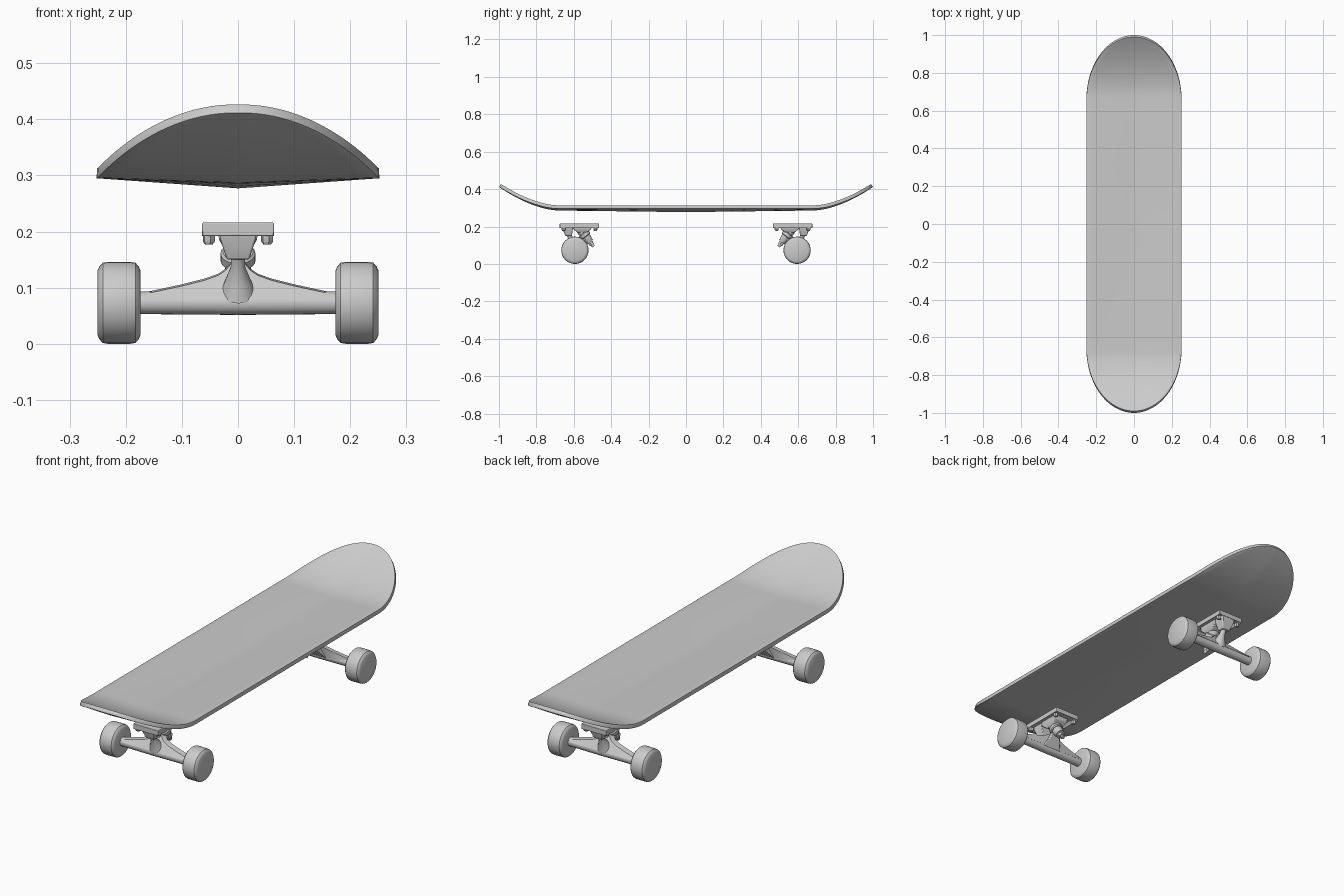
import bpy, bmesh
from math import pi, cos, sin, sqrt
from mathutils import Vector

cube = bpy.data.objects.get("Cube")
if cube:
    bpy.data.objects.remove(cube, do_unlink=True)

GREY = (0.6, 0.6, 0.6, 1)
grey = bpy.data.materials.new("plain grey")
grey.use_nodes = True
grey.diffuse_color = GREY
grey.node_tree.nodes["Principled BSDF"].inputs["Base Color"].default_value = GREY

AXLE_Y, AXLE_Z = -0.594, 0.073


def finish(name, bm, bevel=0, angle=35):
    """Turn a bmesh into a shaded, coloured object."""
    bmesh.ops.remove_doubles(bm, verts=bm.verts, dist=1e-5)
    bmesh.ops.recalc_face_normals(bm, faces=bm.faces)
    mesh = bpy.data.meshes.new(name)
    bm.to_mesh(mesh)
    bm.free()
    mesh.materials.append(grey)
    obj = bpy.data.objects.new(name, mesh)
    bpy.context.collection.objects.link(obj)
    bpy.ops.object.select_all(action='DESELECT')
    obj.select_set(True)
    bpy.context.view_layer.objects.active = obj
    bpy.ops.object.shade_smooth_by_angle(angle=angle * pi / 180)
    if bevel:
        mod = obj.modifiers.new("soft edges", 'BEVEL')
        mod.width, mod.segments, mod.limit_method = bevel, 2, 'ANGLE'
    return obj


def loft(name, rings, bevel=0, angle=35):
    """Skin a row of closed rings and cap both ends."""
    bm = bmesh.new()
    rows = [[bm.verts.new(p) for p in ring] for ring in rings]
    n = len(rows[0])
    for a, b in zip(rows, rows[1:]):
        for i in range(n):
            j = (i + 1) % n
            bm.faces.new((a[i], a[j], b[j], b[i]))
    bm.faces.new(rows[0])
    bm.faces.new(rows[-1])
    return finish(name, bm, bevel, angle)


def lathe(name, start, axis, profile, sides=32):
    """Revolve (distance, radius) pairs around an axis."""
    axis = Vector(axis).normalized()
    u = axis.orthogonal().normalized()
    w = axis.cross(u)
    turns = [2 * pi * i / sides for i in range(sides)]
    rings = [[Vector(start) + axis * d + (u * cos(t) + w * sin(t)) * r
              for t in turns] for d, r in profile]
    return loft(name, rings)


def rect(hx, y0, y1, z):
    return [(-hx, y0, z), (hx, y0, z), (hx, y1, z), (-hx, y1, z)]


# Deck: shallow V across, rounded upturned ends
HALF, STRAIGHT, KICK = 0.252, 0.66, 0.68


def deck_point(u, y):
    a = abs(y)
    end = max(0, a - STRAIGHT) / (1 - STRAIGHT)
    x = u * HALF * sqrt(max(0, 1 - end * end))
    dip = 0.018 * (1 - abs(x) / HALF) * (1 - 0.7 * a)
    rise = 0.122 * (max(0, a - KICK) / (1 - KICK)) ** 1.75
    return x, y, 0.295 - dip + rise


ends = [STRAIGHT + (1 - STRAIGHT) * sin(pi / 2 * i / 24) for i in range(25)]
stations = [-y for y in reversed(ends)] + [-0.33, 0, 0.33] + ends
bm = bmesh.new()
rows = [[bm.verts.new(deck_point(i / 8 - 1, y)) for i in range(17)] for y in stations]
for a, b in zip(rows, rows[1:]):
    for i in range(16):
        bm.faces.new((a[i], a[i + 1], b[i + 1], b[i]))
bmesh.ops.dissolve_degenerate(bm, edges=bm.edges, dist=1e-5)
deck = finish("deck", bm)
if deck.data.polygons[len(deck.data.polygons) // 2].normal.z < 0:
    deck.data.flip_normals()
thick = deck.modifiers.new("thickness", 'SOLIDIFY')
thick.thickness, thick.offset = 0.018, 1
rim = deck.modifiers.new("rounded rim", 'BEVEL')
rim.width, rim.segments, rim.limit_method, rim.angle_limit = 0.005, 2, 'ANGLE', 0.9

truck = []

# Baseplate: slab with a pocket underneath
bm = bmesh.new()
bmesh.ops.create_cube(bm, size=1)
for v in bm.verts:
    v.co = (v.co.x * 0.128, -0.57 + v.co.y * 0.21, 0.2035 + v.co.z * 0.025)
bm.normal_update()
under = min(bm.faces, key=lambda f: f.normal.z)
bmesh.ops.inset_region(bm, faces=[under], thickness=0.016)
bmesh.ops.translate(bm, verts=under.verts, vec=(0, 0, 0.014))
truck.append(finish("baseplate", bm, 0.002))

# Pivot housing (outer) and kingpin boss (inner) hanging from the baseplate
truck.append(loft("pivot_housing", [rect(0.034, -0.662, -0.605, 0.208),
                                    rect(0.032, -0.66, -0.605, 0.188),
                                    rect(0.02, -0.645, -0.61, 0.15)], 0.003))
truck.append(loft("kingpin_boss", [rect(0.036, -0.605, -0.505, 0.208),
                                   rect(0.034, -0.603, -0.507, 0.186),
                                   rect(0.024, -0.58, -0.53, 0.168)], 0.003))

# Four mounting nuts
for x in (-0.052, 0.052):
    for y in (-0.655, -0.485):
        truck.append(lathe("mounting_nut", (x, y, 0.193), (0, 0, -1),
                           [(0, 0.011), (0.011, 0.011), (0.016, 0.007)], 6))

# Hanger: wings sweeping up from the axle to the middle
heights = [(0, 0.148), (0.012, 0.146), (0.022, 0.134), (0.035, 0.125),
           (0.06, 0.116), (0.1, 0.106), (0.165, 0.092)]
wings = [(-x, z) for x, z in reversed(heights[1:])] + heights
rings = []
for x, top in wings:
    lean = AXLE_Y + (top - 0.092) * 0.55
    rings.append([(x, AXLE_Y - 0.021, 0.08), (x, lean - 0.012, top - 0.003),
                  (x, lean + 0.012, top), (x, AXLE_Y + 0.021, 0.075)])
truck.append(loft("hanger", rings, 0, 40))
truck.append(lathe("axle_housing", (-0.178, AXLE_Y, AXLE_Z), (1, 0, 0),
                   [(0, 0.02), (0.178, 0.0215), (0.356, 0.02)], 24))
truck.append(lathe("pivot_arm", (0, -0.59, 0.088), (0, -0.04, 0.075),
                   [(0, 0.034), (0.025, 0.024), (0.055, 0.013), (0.08, 0.012)], 16))

# Tilted kingpin with bushings, hanger ring and end nut
KING, TILT = (0, -0.568, 0.19), (0, 0.6, -0.8)
truck.append(lathe("kingpin", KING, TILT, [(0, 0.008), (0.122, 0.008)], 12))
truck.append(lathe("upper_bushing", KING, TILT,
                   [(0.004, 0.021), (0.02, 0.026), (0.034, 0.023)], 20))
truck.append(lathe("hanger_ring", KING, TILT,
                   [(0.032, 0.027), (0.036, 0.031), (0.052, 0.031), (0.056, 0.027)], 20))
truck.append(lathe("lower_bushing", KING, TILT,
                   [(0.055, 0.024), (0.07, 0.023), (0.088, 0.017)], 20))
truck.append(lathe("kingpin_washer", KING, TILT, [(0.087, 0.021), (0.092, 0.021)], 20))
truck.append(lathe("kingpin_nut", KING, TILT, [(0.092, 0.014), (0.11, 0.014)], 6))
# Web joining the ring to the axle
truck.append(loft("hanger_web", [rect(0.05, -0.605, -0.573, 0.07),
                                 rect(0.03, -0.59, -0.552, 0.105),
                                 rect(0.02, -0.572, -0.535, 0.135)], 0.004))

# Wheels with rounded shoulders
for side in (-1, 1):
    truck.append(lathe("wheel", (side * 0.174, AXLE_Y, AXLE_Z), (side, 0, 0),
                       [(0, 0.058), (0.003, 0.065), (0.009, 0.0715), (0.018, 0.073),
                        (0.058, 0.073), (0.067, 0.0715), (0.073, 0.065), (0.076, 0.058)]))

# Rear truck: the front one turned round
for part in truck:
    rear = part.copy()
    name = part.name
    part.name = "front_" + name
    rear.name = "rear_" + name
    rear.rotation_euler.z = pi
    bpy.context.collection.objects.link(rear)
